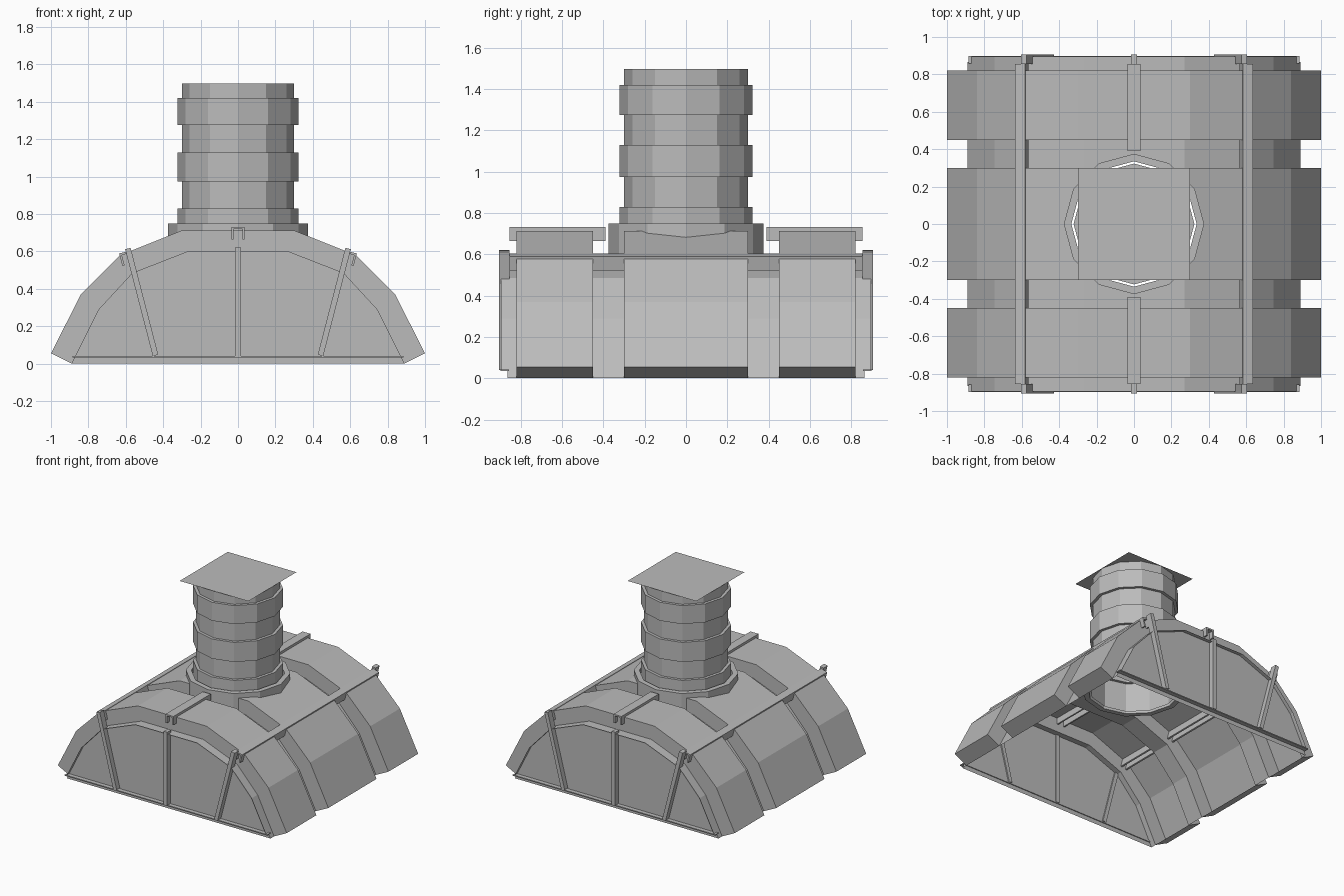
import bpy, bmesh, math
from mathutils import Vector

cube = bpy.data.objects.get("Cube")
if cube:
    bpy.data.objects.remove(cube, do_unlink=True)

metal = bpy.data.materials.new("grey_metal")
metal.use_nodes = True
GREY = (0.5, 0.5, 0.5, 1)
metal.diffuse_color = GREY
metal.node_tree.nodes["Principled BSDF"].inputs["Base Color"].default_value = GREY

# Half profiles from the bottom edge to the crown
BASE = [(.89, 0), (.89, 0), (.745, .29), (.565, .485), (.27, .6)]
RIB = [(.89, 0), (1, .055), (.84, .37), (.63, .58), (.3, .712)]
SIDES = 12
END = .865


def mirrored(half):
    return half + [(-x, z) for x, z in reversed(half)]


def finish(name, bm, normals=True):
    if normals:
        bmesh.ops.recalc_face_normals(bm, faces=bm.faces[:])
    mesh = bpy.data.meshes.new(name)
    bm.to_mesh(mesh)
    bm.free()
    mesh.materials.append(metal)
    obj = bpy.data.objects.new(name, mesh)
    bpy.context.collection.objects.link(obj)
    return obj


def cut(bm, faces, co, no):
    """Split faces by a plane and return those behind it."""
    geom = set(faces)
    for f in faces:
        geom.update(f.edges)
        geom.update(f.verts)
    out = bmesh.ops.bisect_plane(bm, geom=list(geom), dist=1e-5,
                                 plane_co=co, plane_no=no)["geom"]
    found = {g for g in out if isinstance(g, bmesh.types.BMFace)}
    found.update(f for f in faces if f.is_valid)
    return [f for f in found if (f.calc_center_median() - Vector(co)).dot(Vector(no)) < 0]


def lathe(name, profile, closed=False):
    bm = bmesh.new()
    rings = [[bm.verts.new((r * math.cos(a), r * math.sin(a), z))
              for a in (math.tau * i / SIDES for i in range(SIDES))]
             for r, z in profile]
    pairs = list(zip(rings, rings[1:]))
    if closed:
        pairs.append((rings[-1], rings[0]))
    for low, high in pairs:
        for i in range(SIDES):
            j = (i + 1) % SIDES
            bm.faces.new((low[i], low[j], high[j], high[i]))
    return finish(name, bm, closed)


def box(name, size, location, tilt=0):
    bm = bmesh.new()
    bmesh.ops.create_cube(bm, size=1)
    bmesh.ops.scale(bm, vec=size, verts=bm.verts)
    obj = finish(name, bm)
    obj.location = location
    obj.rotation_euler.y = tilt
    return obj


def channel_bar(name, width, height, length, location, tilt=0):
    """Downward-open channel running along y."""
    w, h, t = width / 2, height / 2, .012
    section = mirrored([(w - t, -h), (w, -h), (w, h)])
    section = [(w - t, h - t)] + section + [(t - w, h - t)]
    bm = bmesh.new()
    face = bm.faces.new([bm.verts.new((x, -length / 2, z)) for x, z in section])
    grown = bmesh.ops.extrude_face_region(bm, geom=[face], use_keep_orig=True)["geom"]
    bmesh.ops.translate(bm, vec=(0, length, 0),
                        verts=[g for g in grown if isinstance(g, bmesh.types.BMVert)])
    obj = finish(name, bm)
    obj.location = location
    obj.rotation_euler.y = tilt


# Hood shell: corrugated sheet lofted along y, with three raised ribs
half = [(.895, BASE), (END, BASE), (.82, BASE), (.82, RIB), (.45, RIB),
        (.45, BASE), (.3, BASE), (.3, RIB)]
stations = [(-y, p) for y, p in half] + [(y, p) for y, p in reversed(half)]
bm = bmesh.new()
rows = [[bm.verts.new((x, y, z)) for x, z in mirrored(p)] for y, p in stations]
for a, b in zip(rows, rows[1:]):
    for i in range(len(a) - 1):
        bm.faces.new((a[i], a[i + 1], b[i + 1], b[i]))
bmesh.ops.remove_doubles(bm, verts=bm.verts[:], dist=1e-4)

# Trim the lower corners of the end lips
lips = [f for f in bm.faces if abs(f.calc_center_median().y) > END + .001]
bmesh.ops.delete(bm, geom=cut(bm, lips, (0, 0, .04), (0, 0, 1)), context="FACES")

# Round opening under the chimney
inside = [f for f in bm.faces if f.calc_center_median().z > .5]
for i in range(SIDES):
    a = math.tau * (i + .5) / SIDES
    n = Vector((math.cos(a), math.sin(a), 0))
    inside = cut(bm, inside, n * .34 * math.cos(math.pi / SIDES), n)
bmesh.ops.delete(bm, geom=inside, context="FACES")
finish("hood_shell", bm)

# End walls, bottom ledges, struts and crown bars, front and back
LEAN = math.atan2(.15, .58)
for side, s in (("front", -1), ("back", 1)):
    bm = bmesh.new()
    bm.faces.new([bm.verts.new((x, s * END, z)) for x, z in mirrored(BASE[1:])])
    finish(side + "_wall", bm)
    box(side + "_ledge", (1.77, .04, .008), (0, s * .878, .038))
    box(side + "_centre_strut", (.03, .05, .58), (0, s * .88, .33))
    for hand, h in (("left", 1), ("right", -1)):
        box(f"{side}_{hand}_strut", (.03, .05, .59),
            (h * .515, s * .88, .33), h * LEAN)
    channel_bar(side + "_crown_bar", .07, .068, .465, (0, s * .622, .697))

# Long rails on the shoulders
for hand, h in (("left", 1), ("right", -1)):
    channel_bar(hand + "_rail", .055, .07, 1.71, (h * .6, 0, .562), h * LEAN)

# Collar, banded chimney and square cap
lathe("chimney_collar", [(.375, .59), (.375, .75), (.335, .75), (.335, .59)], True)
R, B = .3, .323
lathe("chimney", [(B, .6), (B, .83), (R, .83), (R, .975), (B, .975), (B, 1.13),
                  (R, 1.13), (R, 1.275), (B, 1.275), (B, 1.42), (R, 1.42), (R, 1.498)])
bm = bmesh.new()
bmesh.ops.create_grid(bm, x_segments=1, y_segments=1, size=.3)
finish("chimney_cap", bm, False).location.z = 1.5
